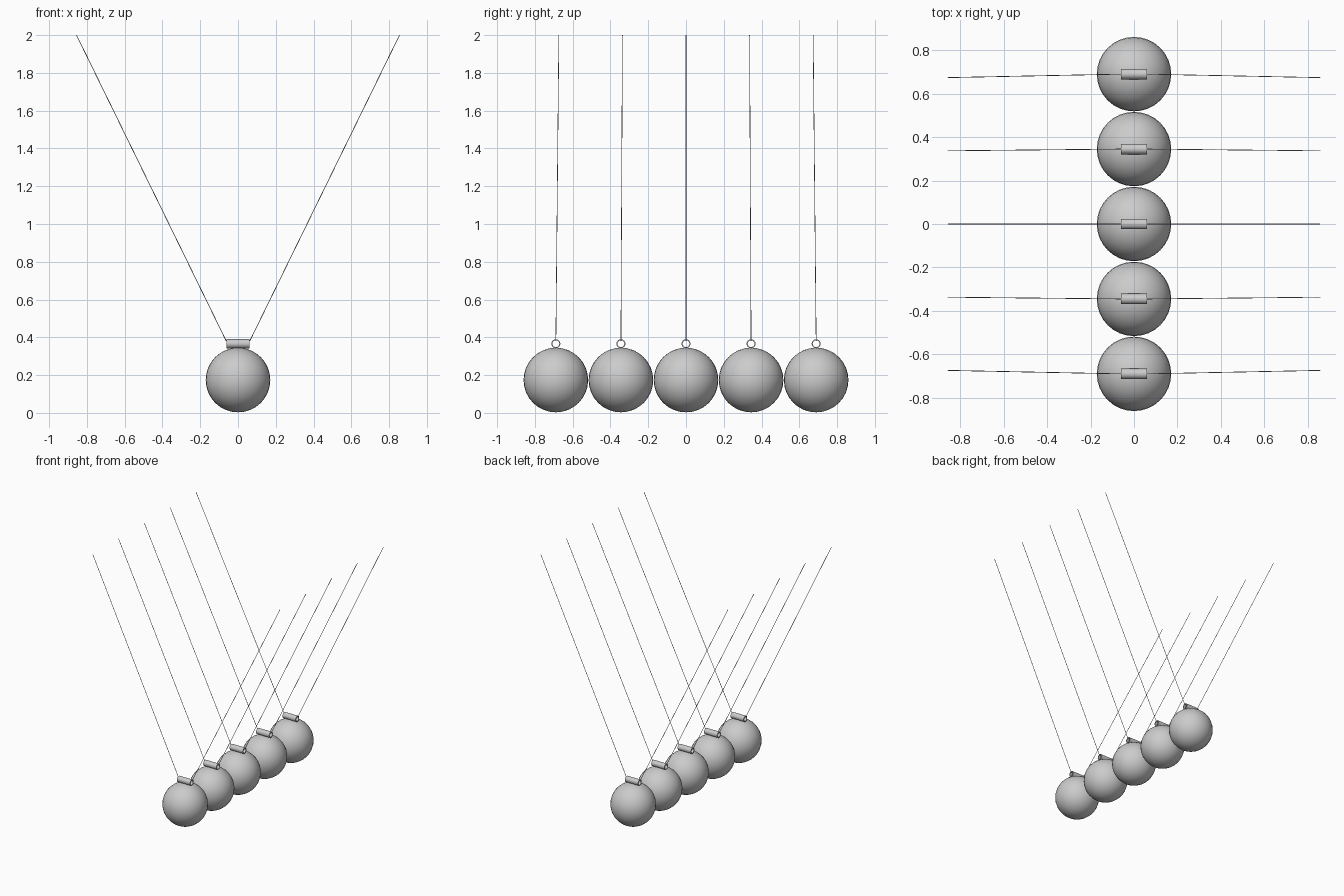
import bpy
import bmesh
import math
from mathutils import Vector

cube = bpy.data.objects.get("Cube")
if cube:
    bpy.data.objects.remove(cube, do_unlink=True)

BALL_R = 0.171
SPACING = 0.3445
TUBE_Z, TUBE_R, TUBE_INNER, TUBE_HALF = 0.366, 0.024, 0.018, 0.06
WIRE_R = 0.002


def make_material(name, value):
    mat = bpy.data.materials.new(name)
    mat.use_nodes = True
    colour = (value, value, value, 1)
    mat.diffuse_color = colour
    mat.node_tree.nodes["Principled BSDF"].inputs["Base Color"].default_value = colour
    return mat


steel = make_material("steel grey", 0.6)


def add_object(name, bm):
    bmesh.ops.recalc_face_normals(bm, faces=bm.faces)
    mesh = bpy.data.meshes.new(name)
    bm.to_mesh(mesh)
    bm.free()
    mesh.materials.append(steel)
    obj = bpy.data.objects.new(name, mesh)
    bpy.context.collection.objects.link(obj)
    bpy.ops.object.select_all(action="DESELECT")
    obj.select_set(True)
    bpy.context.view_layer.objects.active = obj
    bpy.ops.object.shade_smooth_by_angle(angle=math.radians(40))
    return obj


def add_ball(name, y):
    bm = bmesh.new()
    bmesh.ops.create_uvsphere(bm, u_segments=32, v_segments=16, radius=BALL_R)
    bmesh.ops.translate(bm, verts=bm.verts, vec=(0, y, BALL_R + 0.003))
    add_object(name, bm)


def add_tube(name, y, sides=16):
    """Open hollow tube along x: a rectangular wall section swept in a circle."""
    section = [(-TUBE_HALF, TUBE_R), (TUBE_HALF, TUBE_R),
               (TUBE_HALF, TUBE_INNER), (-TUBE_HALF, TUBE_INNER)]
    bm = bmesh.new()
    rings = []
    for i in range(sides):
        a = math.tau * i / sides
        rings.append([bm.verts.new((x, y + r * math.cos(a), TUBE_Z + r * math.sin(a)))
                      for x, r in section])
    for i, ring in enumerate(rings):
        following = rings[(i + 1) % sides]
        for j in range(4):
            k = (j + 1) % 4
            bm.faces.new((ring[j], ring[k], following[k], following[j]))
    add_object(name, bm)


def add_wire(name, points, sides=6):
    """Thin rods joined end to end along the points."""
    bm = bmesh.new()
    for a, b in zip(points, points[1:]):
        a, b = Vector(a), Vector(b)
        rod = bmesh.ops.create_cone(bm, cap_ends=True, segments=sides, radius1=WIRE_R,
                                    radius2=WIRE_R, depth=(b - a).length)["verts"]
        turn = (b - a).to_track_quat("Z", "Y").to_matrix()
        bmesh.ops.rotate(bm, verts=rod, matrix=turn)
        bmesh.ops.translate(bm, verts=rod, vec=(a + b) / 2)
    add_object(name, bm)


# Five hanging balls, each with a tube on top and a V-shaped wire through it
for n in range(5):
    y = (n - 2) * SPACING
    top_y = y * 0.977
    inside_z = TUBE_Z + TUBE_INNER - WIRE_R
    add_ball(f"ball_{n + 1}", y)
    add_tube(f"hanger_tube_{n + 1}", y)
    add_wire(f"wire_{n + 1}", [(-0.855, top_y, 2), (-0.063, y, inside_z),
                               (0.063, y, inside_z), (0.855, top_y, 2)])
